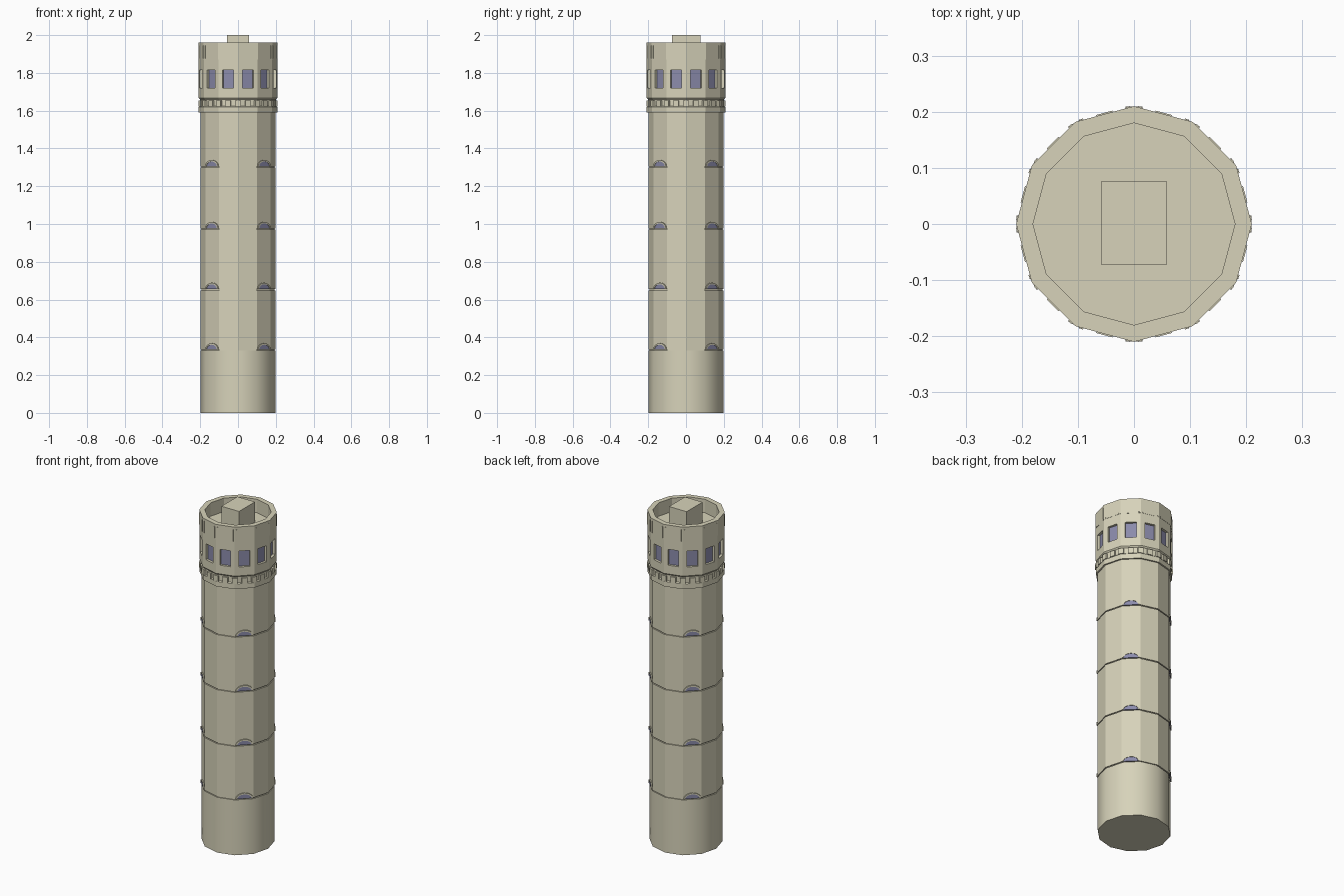
import bpy, bmesh, math
from mathutils import Vector

if "Cube" in bpy.data.objects:
    bpy.data.objects.remove(bpy.data.objects["Cube"])

SIDES = 12
STEP = 2 * math.pi / SIDES
JOINTS = [0.335, 0.655, 0.977, 1.305]
APO = math.cos(STEP / 2)          # apothem / corner radius


def material(name, rgb):
    m = bpy.data.materials.new(name)
    m.diffuse_color = (*rgb, 1)
    m.use_nodes = True
    m.node_tree.nodes["Principled BSDF"].inputs["Base Color"].default_value = m.diffuse_color
    return m


STONE = material("sand_stone", (0.68, 0.65, 0.49))
GLASS = material("blue_grey_glass", (0.26, 0.26, 0.41))


def finish(name, bm, *mats):
    bmesh.ops.recalc_face_normals(bm, faces=bm.faces)
    me = bpy.data.meshes.new(name)
    bm.to_mesh(me)
    bm.free()
    for m in mats:
        me.materials.append(m)
    ob = bpy.data.objects.new(name, me)
    bpy.context.collection.objects.link(ob)
    return ob


def lathe(name, profile, mat=STONE, caps=(True, True)):
    """Twelve-sided turned shape from (radius, z) points."""
    bm = bmesh.new()
    rings = [[bm.verts.new((r * math.cos(i * STEP), r * math.sin(i * STEP), z))
              for i in range(SIDES)] for r, z in profile]
    for a, b in zip(rings, rings[1:]):
        for i in range(SIDES):
            j = (i + 1) % SIDES
            bm.faces.new((a[i], a[j], b[j], b[i]))
    if caps[0]:
        bm.faces.new(rings[0][::-1])
    if caps[1]:
        bm.faces.new(rings[-1])
    return finish(name, bm, mat)


def place(angle, dist, u, z):
    """Point on a plane facing 'angle': dist outwards, u sideways."""
    c, s = math.cos(angle), math.sin(angle)
    return Vector((dist * c - u * s, dist * s + u * c, z))


def prism(bm, angle, outline, d0, d1):
    """Extrude a (u, z) outline outwards from d0 to d1."""
    back = [bm.verts.new(place(angle, d0, u, z)) for u, z in outline]
    front = [bm.verts.new(place(angle, d1, u, z)) for u, z in outline]
    n = len(outline)
    bm.faces.new(back[::-1])
    bm.faces.new(front)
    for i in range(n):
        j = (i + 1) % n
        bm.faces.new((back[i], back[j], front[j], front[i]))


def rect(w, z0, z1, u=0):
    return [(u - w / 2, z0), (u + w / 2, z0), (u + w / 2, z1), (u - w / 2, z1)]


def arc(rx, rz, z, n=8):
    return [(rx * math.cos(math.pi * i / n), z + rz * math.sin(math.pi * i / n))
            for i in range(n + 1)]


# smooth base drum
base = lathe("base_drum", [(0.198, 0), (0.198, JOINTS[0] - 0.006)])
bpy.context.view_layer.objects.active = base
base.select_set(True)
bpy.ops.object.shade_smooth_by_angle(angle=math.radians(40))
base.select_set(False)

# faceted shaft with a thin groove at each floor
profile = [(0.192, JOINTS[0] - 0.006)]
for lo, hi in zip(JOINTS, JOINTS[1:] + [1.60]):
    profile += [(0.192, lo), (0.199, lo), (0.199, hi - 0.006), (0.192, hi - 0.006)]
lathe("shaft", profile)

# half-round windows above each groove, on four diagonal facets
glass, frame = bmesh.new(), bmesh.new()
for z in JOINTS:
    for k in range(4):
        a = math.pi / 4 + k * math.pi / 2
        d = 0.199 * APO
        prism(glass, a, arc(0.040, 0.026, z), d - 0.004, d + 0.003)
        outer, inner = arc(0.048, 0.034, z), arc(0.040, 0.026, z)
        for i in range(len(outer) - 1):
            prism(frame, a, [outer[i], outer[i + 1], inner[i + 1], inner[i]],
                  d - 0.004, d + 0.006)
finish("half_round_window_glass", glass, GLASS)
finish("half_round_window_frames", frame, STONE)

# collar under the lookout
lathe("collar", [(0.195, 1.59), (0.208, 1.59), (0.208, 1.62), (0.202, 1.625),
                 (0.202, 1.66), (0.209, 1.668)])

# small blocks round the collar, on corners and facet centres
bm = bmesh.new()
for i in range(2 * SIDES):
    d = 0.209 if i % 2 == 0 else 0.202 * APO + 0.010
    prism(bm, i * STEP / 2, rect(0.030, 1.622, 1.655), 0.185, d)
finish("collar_blocks", bm, STONE)

# lookout wall: one recessed window in every facet
bm = bmesh.new()
R, W, DEPTH = 0.209, 0.060, 0.014
half = R * math.sin(STEP / 2)
us = [-half, -W / 2, W / 2, half]
zs = [1.668, 1.72, 1.815, 1.87]
for i in range(SIDES):
    a = (i + 0.5) * STEP
    g = [[bm.verts.new(place(a, R * APO, u, z)) for u in us] for z in zs]
    for r in range(3):
        for c in range(3):
            if (r, c) != (1, 1):
                bm.faces.new((g[r][c], g[r][c + 1], g[r + 1][c + 1], g[r + 1][c]))
    hole = [g[1][1], g[1][2], g[2][2], g[2][1]]
    pane = [bm.verts.new(place(a, R * APO - DEPTH, u, z))
            for u, z in rect(W, zs[1], zs[2])]
    for k in range(4):
        n = (k + 1) % 4
        bm.faces.new((hole[k], hole[n], pane[n], pane[k]))
    bm.faces.new(pane).material_index = 1
bmesh.ops.remove_doubles(bm, verts=bm.verts, dist=1e-5)
finish("lookout_wall", bm, STONE, GLASS)

# parapet with sunken roof floor
lathe("parapet", [(R, 1.87), (0.210, 1.87), (0.210, 1.96), (0.180, 1.96),
                  (0.180, 1.88)], caps=(False, True))

# thin upright strips near the parapet corners
bm = bmesh.new()
for i in range(SIDES):
    for s in (-1, 1):
        prism(bm, (i + 0.5) * STEP, rect(0.006, 1.875, 1.945, s * 0.044),
              0.20, 0.210 * APO + 0.002)
finish("parapet_strips", bm, STONE)

# rooftop hut
bm = bmesh.new()
prism(bm, math.pi / 2, rect(0.116, 1.88, 2.0), -0.073, 0.077)
finish("roof_hut", bm, STONE)
